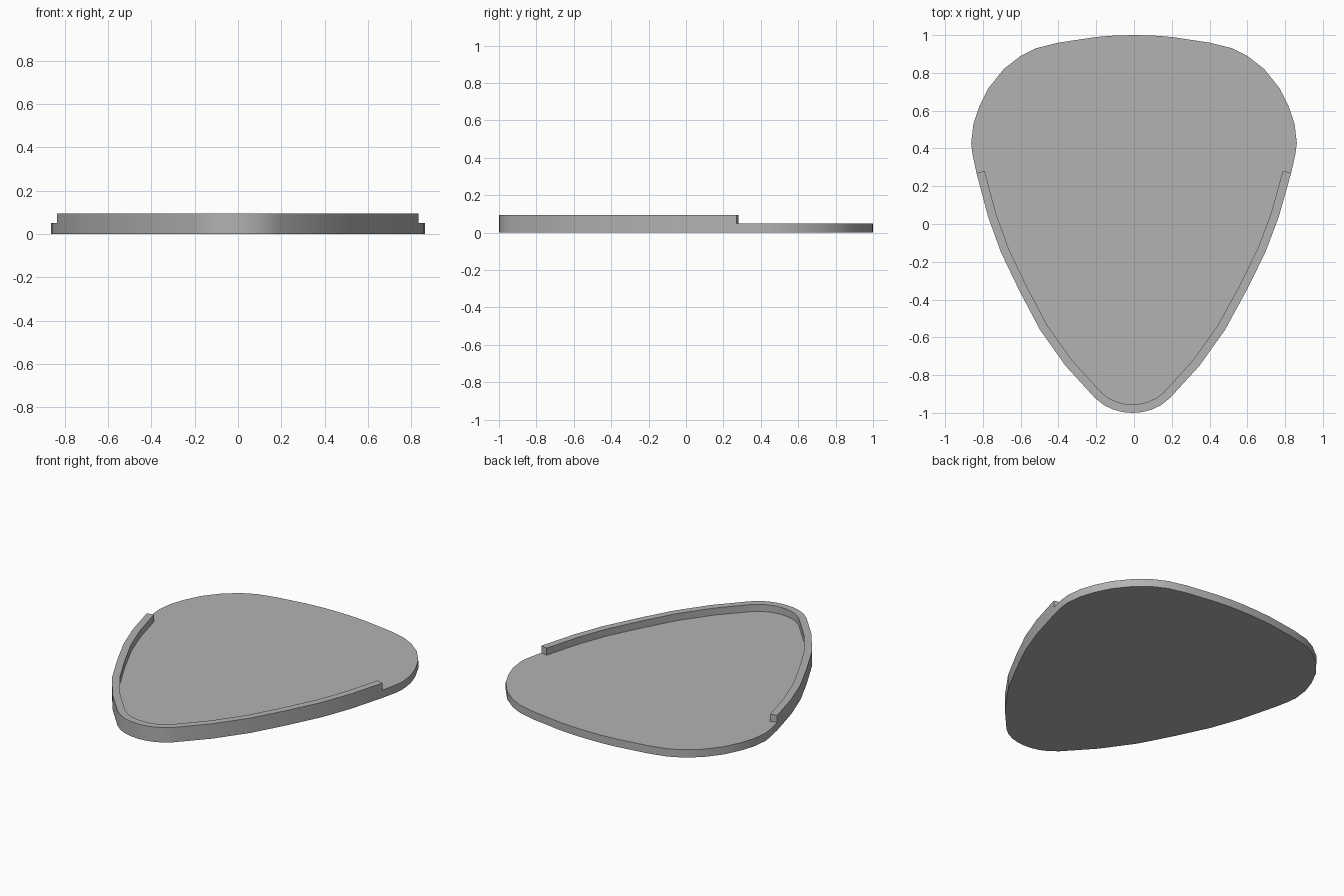
import bpy, bmesh, math
from mathutils import Vector

if "Cube" in bpy.data.objects:
    bpy.data.objects.remove(bpy.data.objects["Cube"], do_unlink=True)

BASE_TOP, RIM_TOP, RIM_WIDTH = 0.05, 0.095, 0.045

# Half outline from the back centre to the front tip
BACK = [(0, 1), (0.1, 0.998), (0.2, 0.99), (0.4, 0.96), (0.52, 0.93), (0.6, 0.89),
        (0.69, 0.82), (0.77, 0.72), (0.82, 0.62), (0.85, 0.53), (0.862, 0.43), (0.855, 0.37)]
FRONT = [(0.833, 0.27), (0.77, 0.04), (0.7, -0.15), (0.6, -0.355), (0.49, -0.56),
         (0.355, -0.75), (0.2, -0.92), (0.15, -0.96), (0.1, -0.983), (0.05, -0.996), (0, -1)]


def mirrored(points):
    return [(-x, y) for x, y in reversed(points)]


def lean(point):
    # The tip sits very slightly off the centre line
    x, y = point
    return Vector((x - 0.008 * min(1, max(0, 0.4 - y)), y, 0))


# The rim runs along the front part, the back part stays open
rim = FRONT + mirrored(FRONT[:-1])
rest = mirrored(BACK[1:]) + BACK
outline = [lean(p) for p in rim + rest]
count, rim_count = len(outline), len(rim)


def inward(i):
    t = (outline[(i + 1) % count] - outline[i - 1]).normalized()
    return outline[i] + Vector((t.y, -t.x, 0)) * RIM_WIDTH


bm = bmesh.new()


def ring(points, z):
    return [bm.verts.new((p.x, p.y, z)) for p in points]


def strip(a, b, closed=False):
    for i in range(len(a) if closed else len(a) - 1):
        j = (i + 1) % len(a)
        bm.faces.new((a[i], a[j], b[j], b[i]))


inner = [inward(i) for i in range(rim_count)]
bottom = ring(outline, 0)
middle = ring(outline, BASE_TOP)
rim_outer = ring(outline[:rim_count], RIM_TOP)
rim_inner = ring(inner, RIM_TOP)
floor_edge = ring(inner, BASE_TOP)

# Plate
bm.faces.new(bottom)
strip(bottom, middle, closed=True)
bm.faces.new(floor_edge + middle[rim_count - 1:] + [middle[0]])

# Raised rim with squared ends
strip(middle[:rim_count], rim_outer)
strip(rim_outer, rim_inner)
strip(rim_inner, floor_edge)
for i in (0, rim_count - 1):
    bm.faces.new((middle[i], rim_outer[i], rim_inner[i], floor_edge[i]))

bmesh.ops.recalc_face_normals(bm, faces=bm.faces[:])
mesh = bpy.data.meshes.new("rimmed_plate")
bm.to_mesh(mesh)
bm.free()

plate = bpy.data.objects.new("rimmed_plate", mesh)
bpy.context.collection.objects.link(plate)

# Plain grey
grey = bpy.data.materials.new("grey")
grey.use_nodes = True
colour = (0.45, 0.45, 0.45, 1)
grey.diffuse_color = colour
grey.node_tree.nodes["Principled BSDF"].inputs["Base Color"].default_value = colour
mesh.materials.append(grey)

bpy.ops.object.select_all(action="DESELECT")
plate.select_set(True)
bpy.context.view_layer.objects.active = plate
bpy.ops.object.shade_smooth_by_angle(angle=math.radians(30))
